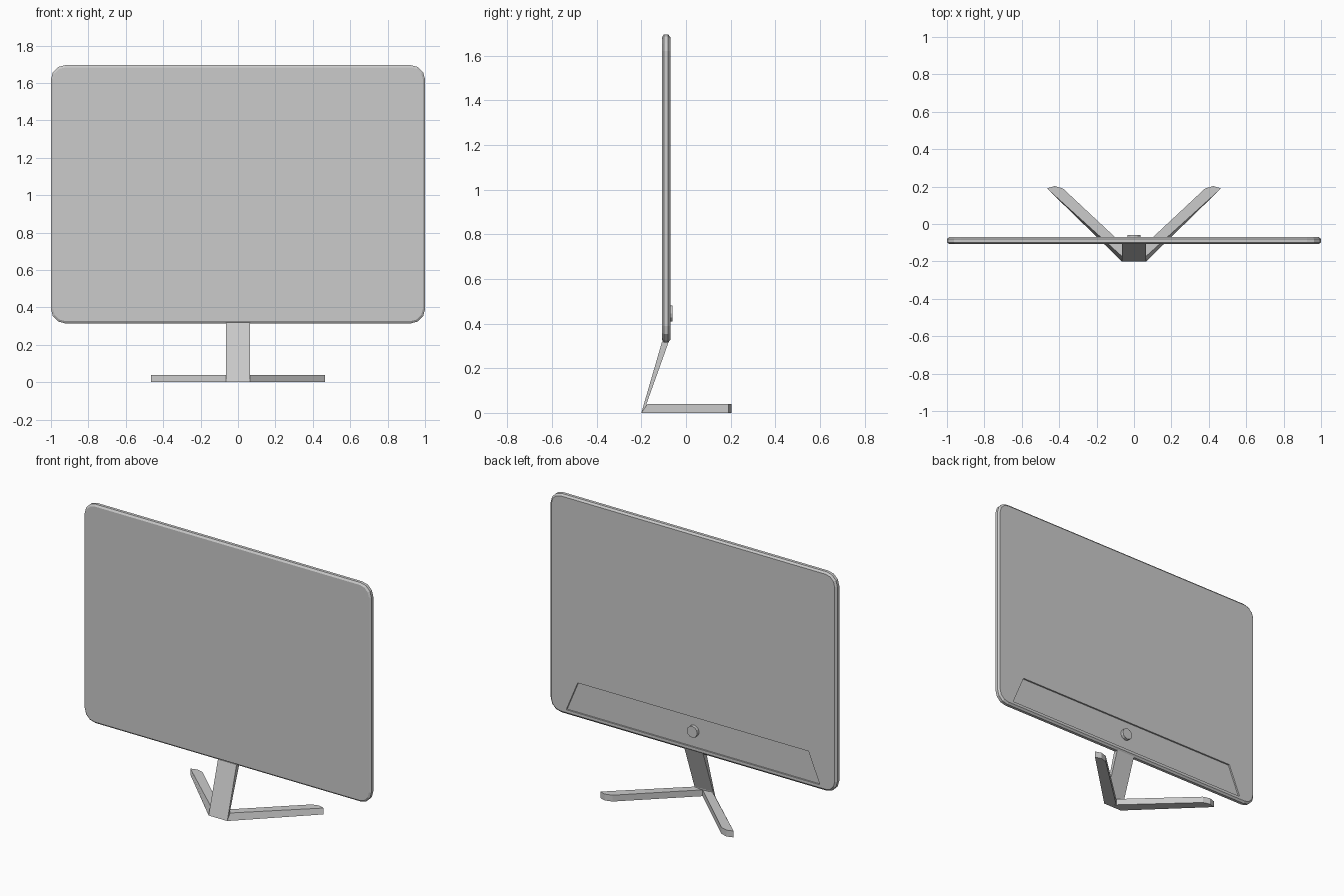
import bpy, bmesh, math
from mathutils import Vector

cube = bpy.data.objects.get("Cube")
if cube:
    bpy.data.objects.remove(cube, do_unlink=True)

grey = bpy.data.materials.new("light_grey")
grey.use_nodes = True
grey.diffuse_color = (0.6, 0.6, 0.6, 1)
grey.node_tree.nodes["Principled BSDF"].inputs["Base Color"].default_value = (0.6, 0.6, 0.6, 1)


def loft(name, rings):
    """Solid through a list of rings with equal point counts, capped at both ends."""
    bm = bmesh.new()
    loops = [[bm.verts.new(p) for p in ring] for ring in rings]
    n = len(loops[0])
    for a, b in zip(loops, loops[1:]):
        for i in range(n):
            j = (i + 1) % n
            bm.faces.new((a[i], a[j], b[j], b[i]))
    bm.faces.new(loops[0])
    bm.faces.new(loops[-1])
    bmesh.ops.recalc_face_normals(bm, faces=bm.faces)
    mesh = bpy.data.meshes.new(name)
    bm.to_mesh(mesh)
    bm.free()
    mesh.materials.append(grey)
    obj = bpy.data.objects.new(name, mesh)
    bpy.context.collection.objects.link(obj)
    return obj


def rounded_outline(inset, y):
    """Rounded rectangle of the screen at depth y."""
    radius, steps, pts = 0.075, 3, []
    for cx, cz, start in ((1, 1.695, 0), (-1, 1.695, 90), (-1, 0.315, 180), (1, 0.315, 270)):
        ox = math.copysign(1 - radius, cx)
        oz = cz - radius if start < 180 else cz + radius
        for k in range(steps + 1):
            a = math.radians(start + 90 * k / steps)
            r = radius - inset
            pts.append((ox + r * math.cos(a), y, oz + r * math.sin(a)))
    return pts


# Thin screen slab with chamfered rim
screen = loft("screen_panel", [rounded_outline(i, y) for i, y in
                               ((0.012, -0.107), (0, -0.099), (0, -0.08), (0.012, -0.07))])

# Shallow trapezoid recess along the bottom of the back
trapezoid = ((-0.885, 0.345), (0.885, 0.345), (0.805, 0.535), (-0.805, 0.535))
cutter = loft("recess_cutter", [[(x, y, z) for x, z in trapezoid] for y in (-0.08, -0.04)])
cutter.hide_render = True
cut = screen.modifiers.new("recess", 'BOOLEAN')
cut.operation = 'DIFFERENCE'
cut.solver = 'EXACT'
cut.object = cutter
bpy.context.view_layer.objects.active = screen
screen.select_set(True)
bpy.ops.object.modifier_apply(modifier=cut.name)
bpy.data.objects.remove(cutter, do_unlink=True)

# Round button in the recess
bpy.ops.mesh.primitive_cylinder_add(vertices=12, radius=0.036, depth=0.024,
                                    location=(0, -0.072, 0.445),
                                    rotation=(math.pi / 2, 0, 0))
button = bpy.context.object
button.name = "back_button"
button.data.materials.append(grey)

# Leaning neck
neck_side = ((-0.2, 0), (-0.172, 0), (-0.177, 0.04), (-0.075, 0.325), (-0.107, 0.32))
loft("stand_neck", [[(x, y, z) for y, z in neck_side] for x in (-0.065, 0.065)])

# Splayed feet with clipped tips
tip = [(0.465, 0.19), (0.425, 0.203), (0.38, 0.19)]
for name, side in (("left_foot", 1), ("right_foot", -1)):
    bottom = [(0.065, -0.2)] + tip + [(0, -0.165)]
    top = [(0.065, -0.172)] + tip + [(0, -0.165)]
    loft(name, [[(side * x, y, z) for x, y in ring] for ring, z in ((bottom, 0), (top, 0.04))])
